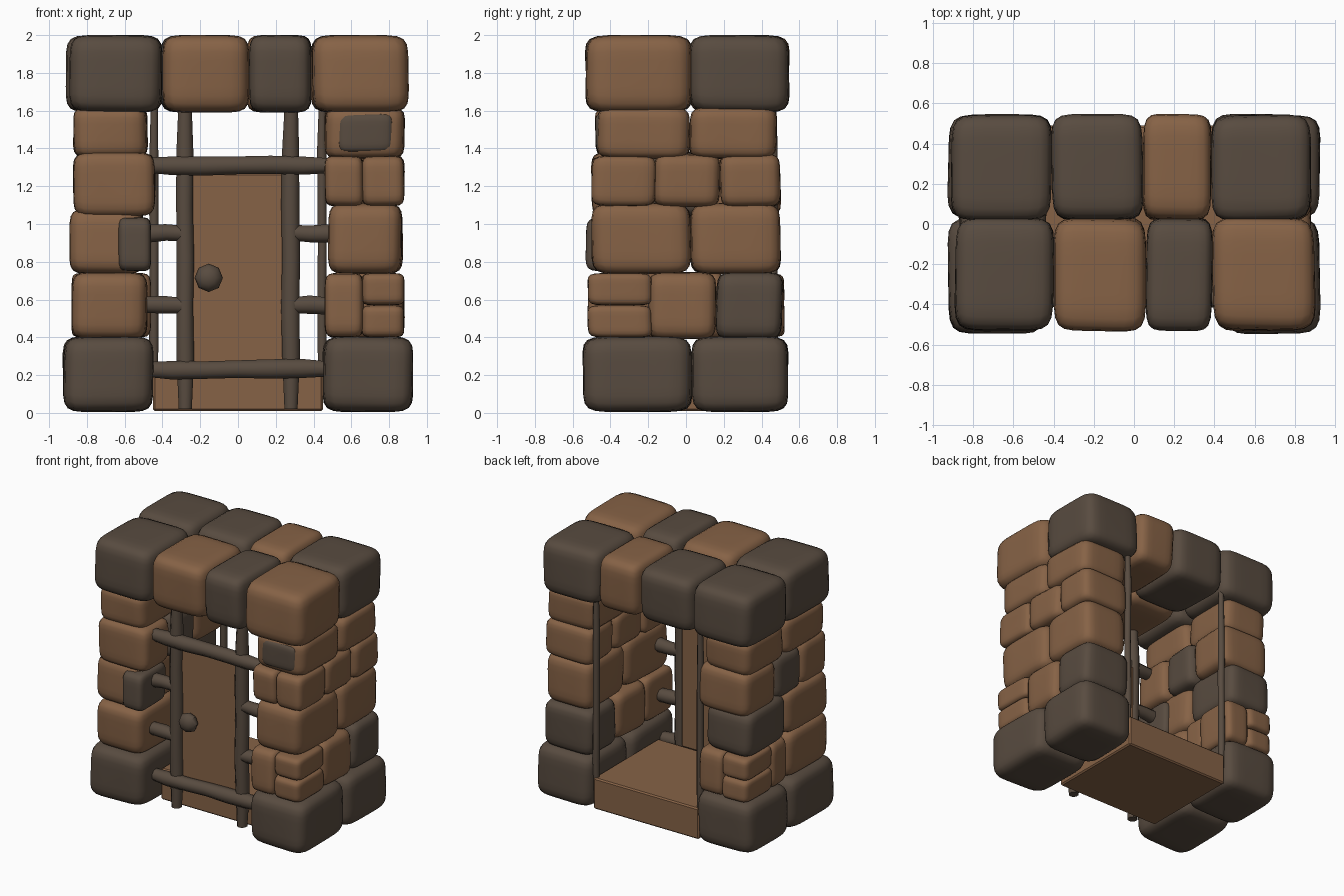
import bpy, bmesh, math, random
from mathutils import Vector

if "Cube" in bpy.data.objects:
    bpy.data.objects.remove(bpy.data.objects["Cube"])

random.seed(4)


def material(name, col):
    m = bpy.data.materials.new(name)
    m.diffuse_color = (*col, 1)
    m.use_nodes = True
    m.node_tree.nodes["Principled BSDF"].inputs["Base Color"].default_value = m.diffuse_color
    return m


BROWN = material("brown stone and plank", (0.24, 0.123, 0.061))
DARK = material("dark stone and timber", (0.098, 0.071, 0.051))
MATS = {"b": BROWN, "d": DARK}


def finish(bm, name, mat, angle=40):
    me = bpy.data.meshes.new(name)
    bmesh.ops.recalc_face_normals(bm, faces=bm.faces)
    bm.to_mesh(me)
    bm.free()
    me.materials.append(mat)
    ob = bpy.data.objects.new(name, me)
    bpy.context.collection.objects.link(ob)
    bpy.ops.object.select_all(action="DESELECT")
    ob.select_set(True)
    bpy.context.view_layer.objects.active = ob
    bpy.ops.object.shade_smooth_by_angle(angle=math.radians(angle))
    return ob


# One rounded, slightly skewed stone filling the given box
def stone(name, c, x, y, z, n=6.5):
    lo = Vector((min(x), min(y), min(z)))
    hi = Vector((max(x), max(y), max(z)))
    mid, half = (lo + hi) / 2, (hi - lo) / 2
    bm = bmesh.new()
    bmesh.ops.create_cube(bm, size=2)
    bmesh.ops.subdivide_edges(bm, edges=bm.edges[:], cuts=7, use_grid_fill=True)
    k = [random.uniform(-0.03, 0.03) for _ in range(6)]
    for v in bm.verts:
        p = Vector([math.copysign(abs(t) ** 0.8, t) for t in v.co])
        p /= sum(abs(t) ** n for t in p) ** (1 / n)
        w = Vector((k[0] * p.y + k[1] * p.z * p.y, k[2] * p.z + k[3] * p.x * p.z,
                    k[4] * p.x * p.y + k[5] * p.x * p.y))
        p = p + Vector((w.x * abs(p.x), w.y * abs(p.y), w.z * abs(p.z) * 0.5))
        v.co = Vector((mid.x + p.x * half.x, mid.y + p.y * half.y, mid.z + p.z * half.z))
        v.co.z = min(2.0, max(0.0, v.co.z))
    return finish(bm, name, MATS[c], 50)


# A course of one side wall: stones between successive y cuts
def course(name, side, z, x, cuts, colours):
    for i, c in enumerate(colours):
        if c != "-":
            stone(f"{name}_{i + 1}", c, (side * x[0], side * x[1]), cuts[i:i + 2], z)


# A corner made of one tall inner stone and small outer stones
def rubble(name, side, y, z, outer):
    stone(name + "_tall", "b", (side * 0.46, side * 0.665), y, z)
    for i in range(outer):
        h = (z[1] - z[0]) / outer
        stone(f"{name}_small_{i + 1}", "b", (side * 0.655, side * 0.88), y,
              (z[0] + i * h, z[0] + (i + 1) * h))


# Base stones
for s, nm in ((-1, "left"), (1, "right")):
    course(nm + "_base_stone", s, (0.005, 0.405), (0.45, 0.925), (-0.545, 0.03, 0.54), "dd")

# Right wall
course("right_low_stone", 1, (0.39, 0.745), (0.46, 0.88), (-0.52, -0.2, 0.16, 0.51), "-bd")
rubble("right_low_front", 1, (-0.52, -0.18), (0.4, 0.74), 2)
course("right_middle_stone", 1, (0.735, 1.11), (0.48, 0.87), (-0.5, 0.025, 0.5), "bb")
course("right_upper_stone", 1, (1.09, 1.37), (0.47, 0.88), (-0.5, -0.17, 0.18, 0.5), "-bb")
rubble("right_upper_front", 1, (-0.5, -0.16), (1.095, 1.36), 1)
course("right_high_stone", 1, (1.345, 1.62), (0.46, 0.88), (-0.47, 0.02, 0.48), "bb")
stone("right_high_inset", "d", (0.53, 0.825), (-0.48, -0.3), (1.38, 1.585))

# Left wall
course("left_low_stone", -1, (0.39, 0.745), (0.48, 0.88), (-0.51, 0.0, 0.2, 0.51), "bb-")
rubble("left_low_back", -1, (0.18, 0.52), (0.4, 0.74), 2)
course("left_middle_stone", -1, (0.735, 1.08), (0.5, 0.89), (-0.49, 0.02, 0.5), "bd")
stone("left_middle_inset", "d", (-0.635, -0.46), (-0.53, -0.2), (0.75, 1.035))
course("left_upper_stone", -1, (1.04, 1.38), (0.44, 0.87), (-0.5, -0.18, 0.12, 0.5), "bdb")
course("left_high_stone", -1, (1.35, 1.62), (0.48, 0.87), (-0.48, 0.02, 0.48), "bb")

# Lintel roof: front and back rows of four
for nm, y, xs, cols in (("front_lintel", (-0.53, 0.03), (-0.89, -0.4, 0.06, 0.39, 0.9), "dbdb"),
                        ("back_lintel", (0.02, 0.545), (-0.91, -0.41, 0.045, 0.385, 0.88), "ddbd")):
    for i, c in enumerate(cols):
        stone(f"{nm}_{i + 1}", c, xs[i:i + 2], y, (1.59, 2.0))


# Flat bevelled plank
def plank(name, x, y, z):
    bm = bmesh.new()
    bmesh.ops.create_cube(bm, size=1)
    for v in bm.verts:
        v.co = Vector([(a[0] + a[1]) / 2 + t * (a[1] - a[0]) for a, t in zip((x, y, z), v.co)])
    bmesh.ops.bevel(bm, geom=bm.edges[:], offset=0.01, segments=1, affect="EDGES")
    finish(bm, name, BROWN, 30)


plank("floor_slab", (-0.45, 0.45), (-0.3, 0.49), (0.01, 0.25))
plank("door", (-0.25, 0.25), (-0.34, -0.3), (0.24, 1.27))


# Rough timber rod with tapered ends
def rod(name, a, b, r, rings=7, sides=8, taper=0.75):
    a, b = Vector(a), Vector(b)
    d = (b - a).normalized()
    u = d.orthogonal().normalized()
    w = d.cross(u)
    bm = bmesh.new()
    loops = []
    for i in range(rings):
        t = i / (rings - 1)
        rr = r * (taper if i in (0, rings - 1) else random.uniform(0.94, 1.06))
        mid = a.lerp(b, t) + (u * random.uniform(-1, 1) + w * random.uniform(-1, 1)) * r * 0.08
        loops.append([bm.verts.new(mid + rr * (u * math.cos(q) + w * math.sin(q)))
                      for q in [math.tau * (j + 0.5) / sides for j in range(sides)]])
    for l0, l1 in zip(loops, loops[1:]):
        for j in range(sides):
            k = (j + 1) % sides
            bm.faces.new((l0[j], l0[k], l1[k], l1[j]))
    bm.faces.new(loops[0][::-1])
    bm.faces.new(loops[-1])
    finish(bm, name, DARK, 50)


# Door frame, side pegs and back posts
FY = -0.35
for s, nm in ((-1, "left"), (1, "right")):
    rod(nm + "_door_post", (s * 0.28, FY, 0.02), (s * 0.28, FY, 1.64), 0.05)
    rod(nm + "_back_post", (s * 0.445, 0.46, 0.12), (s * 0.445, 0.46, 1.65), 0.026)
    for i, z in enumerate((0.57, 0.95)):
        rod(f"{nm}_peg_{i + 1}", (s * 0.29, FY, z), (s * 0.56, FY, z), 0.05, 4, taper=0.9)
for nm, z in (("bottom_rail", 0.23), ("top_rail", 1.31)):
    rod(nm, (-0.52, FY - 0.02, z), (0.52, FY - 0.02, z), 0.053)

# Door knob on a short stem
rod("knob_stem", (-0.155, -0.32, 0.715), (-0.155, -0.37, 0.715), 0.035, 3)
bm = bmesh.new()
bmesh.ops.create_uvsphere(bm, u_segments=8, v_segments=6, radius=0.075)
for v in bm.verts:
    v.co = Vector((v.co.x - 0.155, v.co.z * 0.7 - 0.385, v.co.y + 0.715))
finish(bm, "door_knob", DARK)
